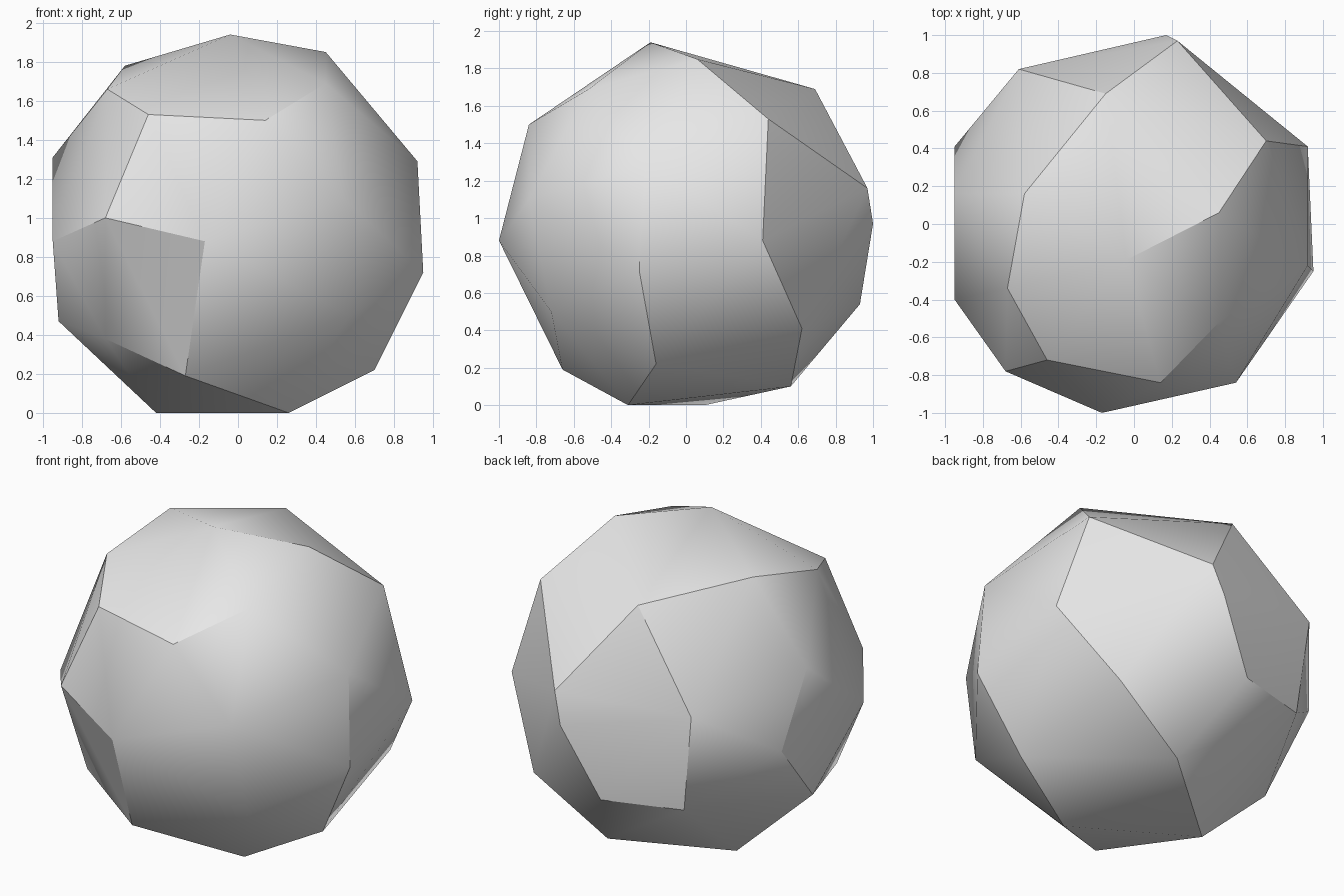
import bpy
import bmesh
import math

# Remove the default cube only
default_cube = bpy.data.objects.get("Cube")
if default_cube:
    bpy.data.objects.remove(default_cube, do_unlink=True)


def make_material(name, colour):
    """Create one flat material with matching viewport and render colour."""
    material = bpy.data.materials.new(name)
    material.use_nodes = True
    material.diffuse_color = colour
    shader = material.node_tree.nodes["Principled BSDF"]
    shader.inputs["Base Color"].default_value = colour
    return material


def make_hull(name, corners, material):
    """Wrap a convex skin around the corner points."""
    bm = bmesh.new()
    for corner in corners:
        bm.verts.new(corner)
    bmesh.ops.convex_hull(bm, input=bm.verts[:], use_existing_faces=False)
    loose = [vert for vert in bm.verts if not vert.link_faces]
    bmesh.ops.delete(bm, geom=loose, context='VERTS')
    bmesh.ops.recalc_face_normals(bm, faces=bm.faces[:])
    mesh = bpy.data.meshes.new(name)
    bm.to_mesh(mesh)
    bm.free()
    mesh.materials.append(material)
    obj = bpy.data.objects.new(name, mesh)
    bpy.context.collection.objects.link(obj)
    return obj


# Chipped corners of the boulder, ring by ring
crown = [
    (-.04, -.19, 1.94), (.45, .06, 1.85), (.45, -.52, 1.69),
    (-.67, -.34, 1.66), (-.58, .16, 1.78), (-.15, .69, 1.69),
]
shoulder = [
    (.14, -.84, 1.5), (-.46, -.72, 1.53), (.92, -.22, 1.29),
    (.7, .44, 1.53), (.23, .97, 1.16), (-.61, .82, 1.16),
    (-.95, .16, 1.31), (.54, -.84, 1.1),
]
waist = [
    (-.17, -1, .88), (-.68, -.78, 1), (-.95, -.4, .88), (-.95, .41, .88),
    (.17, 1, .97), (.92, .41, .88), (.95, -.25, .72),
]
skirt = [
    (.57, -.72, .5), (-.68, -.52, .38), (-.92, .06, .47),
    (-.54, .79, .55), (-.06, .93, .54), (.62, .62, .41),
]
foot = [
    (.7, -.16, .22), (-.27, -.66, .19), (.15, .56, .1),
    (.26, -.31, 0), (-.42, .1, 0),
]

# Single stone body, smooth over shallow edges and crisp over steep ones
stone_grey = make_material("stone grey", (.8, .8, .8, 1))
boulder = make_hull("boulder", crown + shoulder + waist + skirt + foot, stone_grey)

bpy.ops.object.select_all(action='DESELECT')
boulder.select_set(True)
bpy.context.view_layer.objects.active = boulder
bpy.ops.object.shade_smooth_by_angle(angle=math.radians(30))
